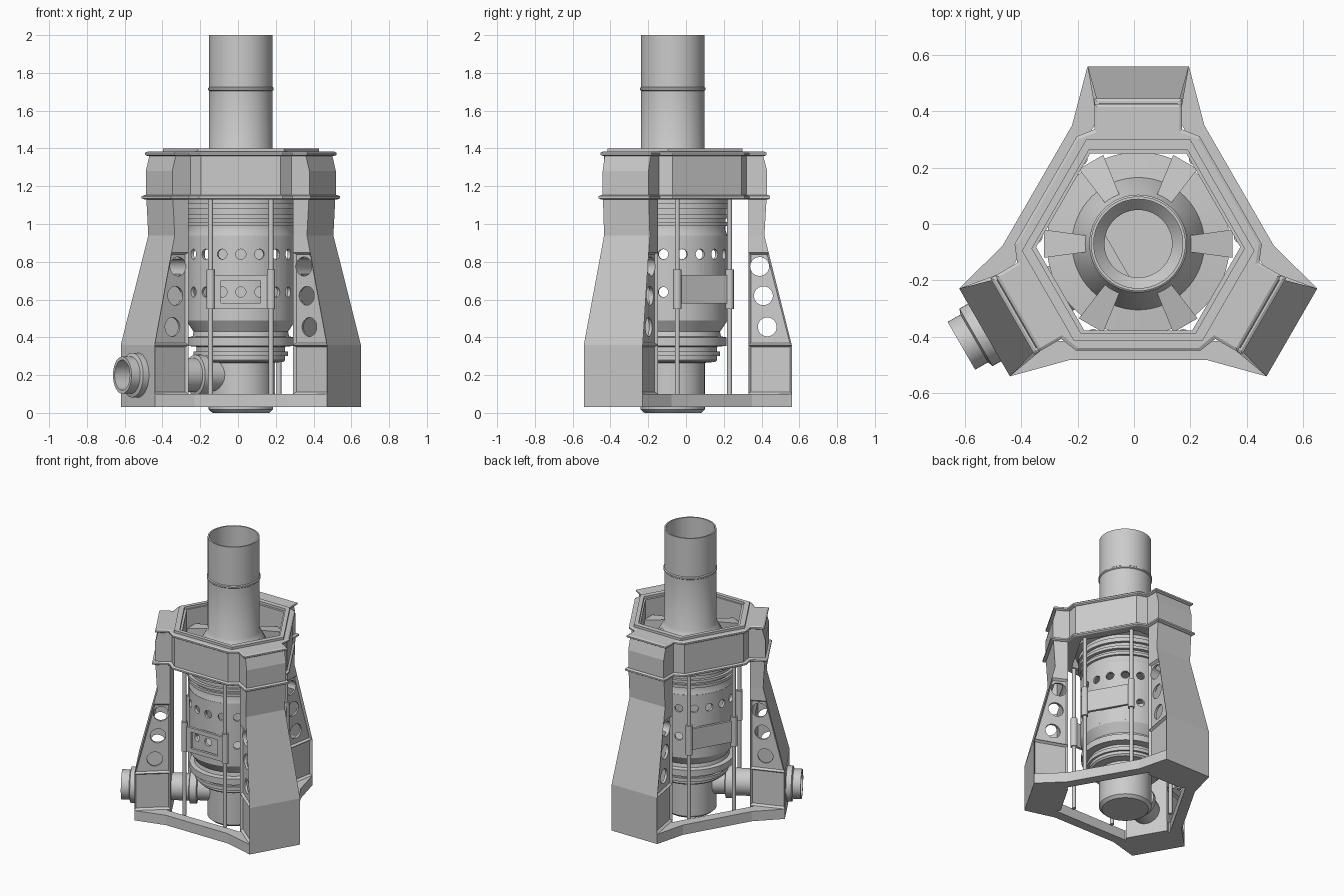
import bpy, bmesh, math
from mathutils import Vector, Matrix

if "Cube" in bpy.data.objects:
    bpy.data.objects.remove(bpy.data.objects["Cube"])

C = Vector((0.015, -0.07, 0))          # shared vertical axis
LEGS = [math.radians(a) for a in (90, 210, 330)]
SIDES = [math.radians(a) for a in (270, 30, 150)]


def finish(name, bm, smooth=False, rot=0.0, loc=C):
    bmesh.ops.recalc_face_normals(bm, faces=bm.faces)
    me = bpy.data.meshes.new(name)
    bm.to_mesh(me)
    bm.free()
    ob = bpy.data.objects.new(name, me)
    bpy.context.collection.objects.link(ob)
    ob.location = loc
    ob.rotation_euler[2] = rot
    if smooth:
        bpy.ops.object.select_all(action='DESELECT')
        ob.select_set(True)
        bpy.context.view_layer.objects.active = ob
        bpy.ops.object.shade_smooth_by_angle(angle=math.radians(32))
    return ob


def loft(bm, loops, closed=False, caps=True):
    rows = [[bm.verts.new(p) for p in lp] for lp in loops]
    n = len(rows[0])
    for i in range(len(rows) if closed else len(rows) - 1):
        a, b = rows[i], rows[(i + 1) % len(rows)]
        for j in range(n):
            k = (j + 1) % n
            bm.faces.new((a[j], a[k], b[k], b[j]))
    if caps and not closed:
        bm.faces.new(rows[0])
        bm.faces.new(rows[-1])


def revolve(bm, prof, seg=64, closed=False, mat=Matrix()):
    # profile of (radius, height); radius 0 gives a pole
    loops = [[mat @ Vector((max(r, 1e-4) * math.cos(2 * math.pi * j / seg),
                            max(r, 1e-4) * math.sin(2 * math.pi * j / seg), z))
              for j in range(seg)] for r, z in prof]
    loft(bm, loops, closed)


def lathe(name, prof, seg=64, closed=False, mat=Matrix()):
    bm = bmesh.new()
    revolve(bm, prof, seg, closed, mat)
    return finish(name, bm, True)


def around(pts, z):
    # repeat leg-local (radial, sideways) points for all three legs
    return [(r * math.cos(a) - t * math.sin(a), r * math.sin(a) + t * math.cos(a), z)
            for a in LEGS for r, t in pts]


def hexa(p, q, fr):
    # hexagon with leg-side distance p and long-side distance q
    h = (q - p * 0.5) / math.sin(math.radians(60))
    return [(p, h * f) for f in fr]


def frame(name, loops):
    bm = bmesh.new()
    loft(bm, [around(p, z) for p, z in loops], closed=True)
    return finish(name, bm)


def cut(ob, cutter):
    m = ob.modifiers.new('cut', 'BOOLEAN')
    m.object, m.operation, m.solver = cutter, 'DIFFERENCE', 'EXACT'
    bpy.context.view_layer.update()
    bpy.context.view_layer.objects.active = ob
    bpy.ops.object.modifier_apply(modifier=m.name)
    bpy.data.objects.remove(cutter)


# base frame
base_out = [(.42, -.235), (.63, -.18), (.63, .18), (.42, .235)]
base_in = hexa(.42, .345, (-1, -.5, .5, 1))
frame('base_frame', [(base_out, .03), (base_out, .10), (base_in, .10), (base_in, .03)])

# upper housing with two flanges and a raised hexagonal lip
S6 = (-1, -.7, -.4, .4, .7, 1)


def housing(r, d=0.0):
    return [(.365 + d, -.21 - d * .5), (.39 + d, -.14 - d), (r, -.14 - d),
            (r, .14 + d), (.39 + d, .14 + d), (.365 + d, .21 + d * .5)]


hin = hexa(.32, .308, S6)
frame('upper_housing', [(housing(.5), 1.13), (housing(.5), 1.28), (housing(.475), 1.375),
                        (hin, 1.375), (hin, 1.13)])
for nm, r, z in (('lower_flange', .5, 1.13), ('upper_flange', .48, 1.36)):
    a, b = housing(r + .006, .006), housing(r + .016, .016)
    frame(nm, [(a, z), (b, z + .006), (b, z + .017), (a, z + .023), (hin, z + .023), (hin, z)])
lip, lip2 = hexa(.37, .345, S6), hexa(.335, .318, S6)
frame('housing_lip', [(lip, 1.37), (lip, 1.40), (lip2, 1.40), (lip2, 1.37)])

# legs: tapered hollow boxes with recessed, perforated side panels
levels = [(.03, .63, .18), (.10, .63, .18), (.36, .63, .18), (.85, .5075, .146),
          (.94, .485, .14), (1.14, .497, .14)]


def leg_loops(rows, d):
    return [[(.40 + d, -.14 + d, z), (r - d, -w + d, z), (r - d, w - d, z), (.40 + d, .14 - d, z)]
            for z, r, w in rows]


bm = bmesh.new()
loft(bm, leg_loops(levels, 0))
bmesh.ops.recalc_face_normals(bm, faces=bm.faces)
panels = [f for f in bm.faces if abs(f.normal.y) > .7 and .1 < f.calc_center_median().z < .8]
bmesh.ops.inset_individual(bm, faces=panels, thickness=.016, depth=-.015)
leg = finish('leg', bm)
bm = bmesh.new()
loft(bm, leg_loops([(.12, .63, .18)] + levels[2:5] + [(1.1, .497, .14)], .03))
cut(leg, finish('leg_cavity', bm))
bm = bmesh.new()
for r, z in ((.46, .775), (.48, .62), (.50, .455)):
    bmesh.ops.create_cone(bm, cap_ends=True, segments=32, radius1=.05, radius2=.05, depth=.6,
                          matrix=Matrix.Translation((r, 0, z)) @ Matrix.Rotation(math.pi / 2, 4, 'X'))
cut(leg, finish('leg_holes', bm))
for i, a in enumerate(LEGS):
    ob = leg if i == 0 else leg.copy()
    if i:
        bpy.context.collection.objects.link(ob)
    ob.name = 'leg_%d' % (i + 1)
    ob.rotation_euler[2] = a

# lower engine body
lathe('engine_lower', [(0, 0), (.15, 0), (.17, .018), (.17, .265), (.225, .27), (.235, .28),
                       (.235, .30), (.25, .30), (.25, .325), (.235, .325), (.235, .35),
                       (.285, .355), (.285, .40), (.255, .405), (.25, .43), (.29, .49),
                       (.29, .51), (0, .51)])

# perforated drum
drum = lathe('engine_drum', [(.29, .505), (.29, .94), (.272, .94), (.272, .505)], 72, True)
bm = bmesh.new()
for z in (.64, .84):
    for k in range(18):
        a = math.radians(k * 20 + 10)
        bmesh.ops.create_cone(bm, cap_ends=True, segments=20, radius1=.027, radius2=.027, depth=.1,
                              matrix=Matrix.Rotation(a, 4, 'Z') @ Matrix.Translation((.28, 0, z))
                              @ Matrix.Rotation(math.pi / 2, 4, 'Y'))
cut(drum, finish('drum_holes', bm))

# upper engine body with ribs, collar, and open chimney
lathe('engine_upper_and_chimney', [
    (0, .935), (.29, .935), (.278, .97), (.278, .99), (.295, .99), (.295, 1.01), (.28, 1.01),
    (.28, 1.03), (.305, 1.03), (.305, 1.05), (.285, 1.05), (.285, 1.08), (.305, 1.08),
    (.305, 1.11), (.29, 1.11), (.29, 1.14), (.325, 1.15), (.325, 1.19), (.235, 1.20),
    (.215, 1.25), (.18, 1.32), (.168, 1.34), (.168, 1.705), (.174, 1.71), (.174, 1.72),
    (.168, 1.725), (.168, 2.0), (.158, 2.0), (.158, 1.30), (.12, 1.26), (.12, .96), (0, .96)])

# baffle inside the chimney bore
bm = bmesh.new()
arc = [math.radians(165 + 10 * i) for i in range(10)]
loft(bm, [[(.121 * math.cos(a), .121 * math.sin(a), z) for a in arc] for z in (1.08, 1.09)])
finish('bore_baffle', bm)

# six tapered support arms
for k in range(6):
    bm = bmesh.new()
    loft(bm, [[(r, -w, 1.2), (r, w, 1.2), (r, w, z), (r, -w, z)]
              for r, w, z in ((.16, .026, 1.31), (.335, .05, 1.27))])
    finish('support_arm_%d' % (k + 1), bm, rot=math.radians(60 * k))

# tie rods with sleeves, and the plates between them
for i, a in enumerate(SIDES):
    for s in (-1, 1):
        m = Matrix.Rotation(a, 4, 'Z') @ Matrix.Translation((.325, s * .16, 0))
        lathe('tie_rod_%d_%s' % (i + 1, 'left' if s < 0 else 'right'),
              [(0, .09), (.013, .09), (.013, .55), (.022, .55), (.022, .76), (.013, .76),
               (.013, 1.15), (0, 1.15)], 16, mat=m)
    bars = [(0, .655, .15, .075)]
    if i == 0:  # front plate is an open frame
        bars = [(0, .715, .15, .015), (0, .568, .15, .015), (-.125, .64, .02, .06), (.125, .64, .02, .06)]
    bm = bmesh.new()
    for t, z, ht, hz in bars:
        bmesh.ops.create_cube(bm, size=2, matrix=Matrix.Translation((.322, t, z))
                              @ Matrix.Diagonal((.009, ht, hz, 1)))
    finish('rod_plate_%d' % (i + 1), bm, rot=a)

# exhaust pipe through one leg
m = (Matrix.Translation((0, 0, .2)) @ Matrix.Rotation(LEGS[1], 4, 'Z')
     @ Matrix.Rotation(math.pi / 2, 4, 'Y'))
lathe('exhaust_pipe', [(0, .1), (.085, .1), (.085, .23), (.108, .235), (.108, .28), (.09, .285),
                       (.09, .62), (.118, .625), (.118, .665), (.098, .672), (.098, .725),
                       (.08, .725), (.08, .45), (0, .45)], 48, mat=m)
